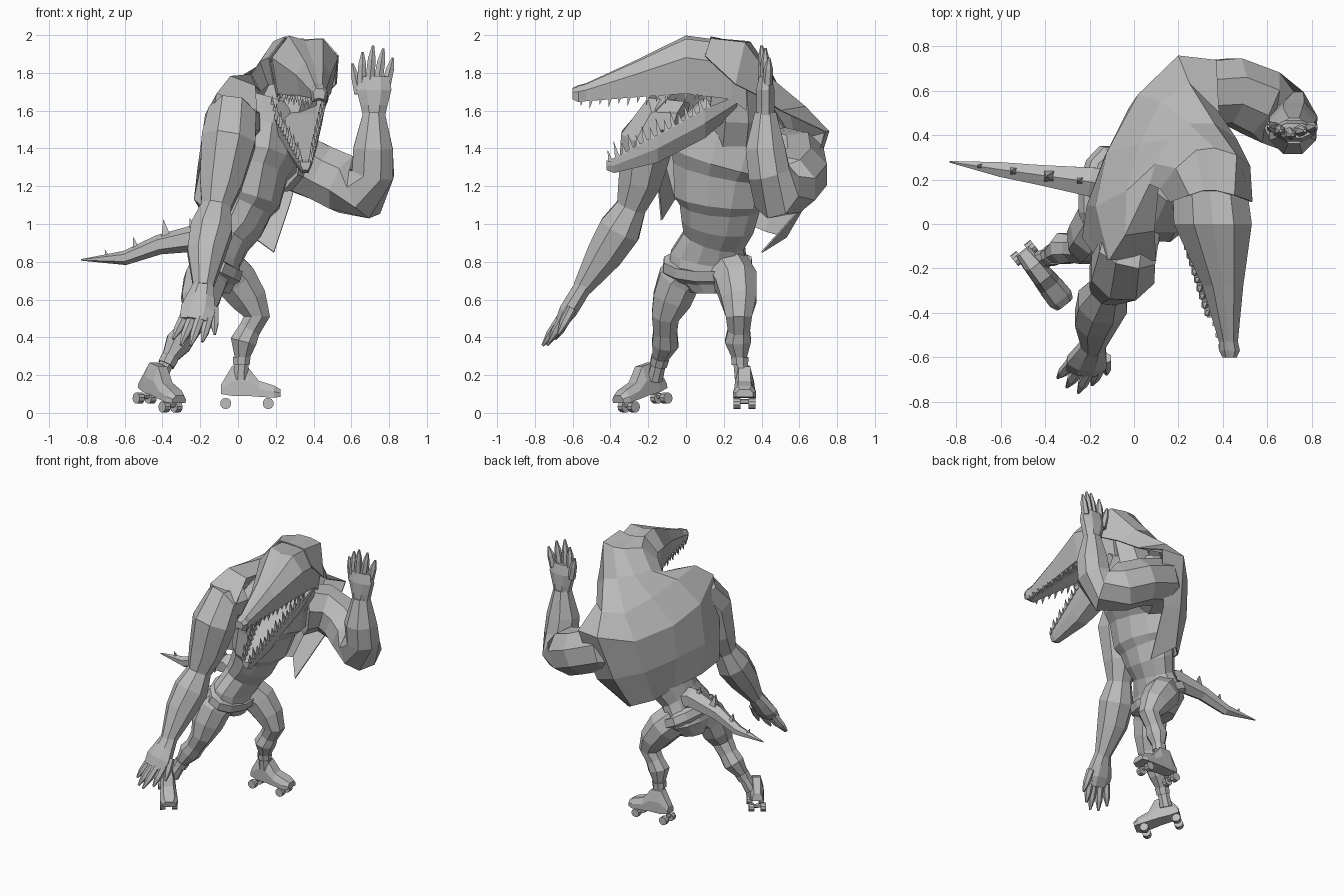
import bpy, bmesh, math
from mathutils import Vector, Matrix

cube = bpy.data.objects.get("Cube")
if cube:
    bpy.data.objects.remove(cube, do_unlink=True)

X, Y, Z = Vector((1, 0, 0)), Vector((0, 1, 0)), Vector((0, 0, 1))

grey = bpy.data.materials.new("plain grey")
grey.use_nodes = True
colour = (.5, .5, .5, 1)
grey.diffuse_color = colour
grey.node_tree.nodes["Principled BSDF"].inputs["Base Color"].default_value = colour


def finish(name, bm, matrix=None):
    """Turn a bmesh into a flat shaded object."""
    bmesh.ops.recalc_face_normals(bm, faces=bm.faces)
    mesh = bpy.data.meshes.new(name)
    bm.to_mesh(mesh)
    bm.free()
    mesh.materials.append(grey)
    obj = bpy.data.objects.new(name, mesh)
    bpy.context.collection.objects.link(obj)
    if matrix:
        obj.matrix_world = matrix
    return obj


def add_loft(bm, rings, closed=True):
    """Skin a row of equal rings; closed rings also get end caps."""
    rows = [[bm.verts.new(p) for p in ring] for ring in rings]
    count = len(rows[0])
    for low, high in zip(rows, rows[1:]):
        for i in range(count if closed else count - 1):
            j = (i + 1) % count
            bm.faces.new((low[i], low[j], high[j], high[i]))
    if closed:
        bm.faces.new(rows[0])
        bm.faces.new(rows[-1])


def loft(name, rings, closed=True, matrix=None):
    bm = bmesh.new()
    add_loft(bm, rings, closed)
    return finish(name, bm, matrix)


def tube_rings(stations, ref, sides):
    """Rings across a path; a station is x, y, z, radius and a second radius along ref."""
    points = [Vector(s[:3]) for s in stations]
    last = len(points) - 1
    rings = []
    for i, s in enumerate(stations):
        tangent = (points[min(i + 1, last)] - points[max(i - 1, 0)]).normalized()
        v = (ref - tangent * tangent.dot(ref)).normalized()
        u = tangent.cross(v)
        angles = [math.tau * (k + .5) / sides for k in range(sides)]
        rings.append([points[i] + u * s[3] * math.cos(a) + v * s[-1] * math.sin(a)
                      for a in angles])
    return rings


def tube(name, stations, ref=X, sides=8):
    return loft(name, tube_rings(stations, ref, sides))


def spikes(name, items, sides=4):
    """Many pointed cones in one object; an item is base, tip and radius."""
    bm = bmesh.new()
    for base, tip, radius in items:
        axis = (tip - base).normalized()
        ref = X if abs(axis.x) < .8 else Z
        add_loft(bm, tube_rings([(*base, radius), (*tip, radius * .08)], ref, sides))
    return finish(name, bm)


# Torso, neck and belt
tube("torso", [(-.13, .12, .64, .1, .09), (-.12, .12, .74, .22, .13),
               (-.1, .12, .82, .21, .12), (-.05, .15, .92, .17, .12),
               (0, .17, 1, .2, .14), (.04, .18, 1.1, .22, .15),
               (.06, .18, 1.13, .25, .17), (.09, .2, 1.28, .28, .18),
               (.11, .22, 1.33, .32, .21), (.13, .26, 1.5, .31, .2),
               (.18, .27, 1.66, .17, .14)], X, 12)
tube("neck", [(.15, .25, 1.42, .16), (.26, .27, 1.6, .16), (.33, .27, 1.8, .13)], Y)
tube("belt", [(-.14, .115, .73, .2, .12), (-.12, .115, .76, .245, .15),
              (-.1, .115, .81, .24, .145), (-.09, .115, .82, .19, .11)], X, 12)

# Hooded cape: open rows from the hem up to the back of the skull
cape_rows = [
    [(-.1, -.13, 1.02), (-.23, -.06, 1.13), (-.2, .1, 1.08), (-.1, .28, 1.02),
     (-.03, .42, .96), (.08, .53, .93), (.19, .4, .85)],
    [(0, -.16, 1.35), (-.18, -.13, 1.38), (-.21, .08, 1.3), (-.13, .3, 1.25),
     (-.02, .52, 1.2), (.14, .65, 1.16), (.28, .64, 1.12)],
    [(.1, -.16, 1.6), (-.11, -.16, 1.69), (-.17, .08, 1.58), (-.12, .32, 1.5),
     (.02, .58, 1.44), (.2, .755, 1.49), (.37, .735, 1.49)],
    [(.09, -.03, 1.73), (-.04, -.05, 1.78), (-.03, .15, 1.75), (.03, .36, 1.68),
     (.12, .55, 1.61), (.25, .63, 1.62), (.38, .5, 1.6)],
]
hood_rows = [
    [(.12, .28, 1.7), (.07, .18, 1.79), (.1, .27, 1.83), (.16, .38, 1.82),
     (.25, .45, 1.8), (.36, .45, 1.77), (.46, .38, 1.68)],
    [(.16, .2, 1.74), (.12, .16, 1.86), (.19, .25, 1.965), (.28, .33, 1.965),
     (.36, .34, 1.96), (.46, .31, 1.96), (.52, .26, 1.74)],
    [(.19, .14, 1.74), (.165, .1, 1.88), (.25, .13, 1.99), (.31, .15, 1.98),
     (.37, .15, 1.975), (.45, .13, 1.98), (.53, .1, 1.89)],
]
cape = loft("hooded_cape", cape_rows + hood_rows, closed=False)
shell = cape.modifiers.new("thickness", 'SOLIDIFY')
shell.thickness = .008
shell.offset = 0


# Head: a station is y, centre x, half width, top z, bottom z
def skull_ring(y, c, w, top, low):
    mid = low + (top - low) * .62
    shape = [(-.84, low), (-1.02, mid), (-.5, top), (0, top - w * .14),
             (.55, top - w * .1), (1.02, mid), (.8, low), (0, low + w * .2)]
    return [(c + w * k, y, z) for k, z in shape]


def jaw_ring(y, c, w, top, low):
    mid = (top + low) / 2
    shape = [(-1, top), (-.9, mid), (-.45, low), (.45, low),
             (.9, mid), (1, top), (.7, top - w * .2), (-.7, top - w * .2)]
    return [(c + w * k, y, z) for k, z in shape]


skull = [(-.6, .43, .032, 1.72, 1.66), (-.57, .43, .046, 1.735, 1.645),
         (-.53, .425, .042, 1.745, 1.65), (-.28, .4, .09, 1.86, 1.67),
         (0, .355, .172, 1.998, 1.69), (.24, .335, .16, 1.965, 1.66), (.32, .33, .13, 1.9, 1.6)]
jaw = [(-.42, .357, .028, 1.335, 1.285), (-.38, .355, .04, 1.35, 1.27),
       (-.15, .335, .09, 1.475, 1.325), (.1, .31, .15, 1.61, 1.455), (.27, .31, .15, 1.68, 1.6)]
loft("upper_head", [skull_ring(*s) for s in skull])
loft("lower_jaw", [jaw_ring(*s) for s in jaw])


# Teeth along both sides of each jaw
def tooth_row(front, back, count, direction, radius):
    row = []
    for i in range(count):
        y, c, w, z = Vector(front).lerp(Vector(back), i / (count - 1))
        for side in (-1, 1):
            base = Vector((c + side * w, y, z))
            row.append((base, base + direction * (1 if i % 2 else .7), radius))
    return row


spikes("upper_teeth", tooth_row((-.55, .425, .034, 1.665), (.1, .345, .13, 1.7), 14,
                                Vector((0, -.01, -.055)), .014))
spikes("lower_teeth", tooth_row((-.4, .357, .028, 1.33), (.12, .31, .14, 1.615), 15,
                                Vector((0, -.02, .085)), .018))

# Arms
tube("right_arm", [(0, -.03, 1.53, .13), (-.03, -.13, 1.56, .14), (-.05, -.205, 1.44, .155),
                   (-.09, -.245, 1.22, .122), (-.115, -.29, 1.09, .085), (-.14, -.35, .97, .12),
                   (-.17, -.43, .84, .105), (-.185, -.55, .66, .055)])
tube("left_arm", [(.2, .48, 1.34, .18), (.3, .59, 1.33, .165), (.44, .6, 1.27, .16),
                  (.57, .545, 1.21, .165), (.67, .48, 1.17, .15), (.715, .44, 1.27, .12),
                  (.715, .42, 1.4, .113), (.72, .42, 1.59, .062)], Y)


# Hands: thick palm and five tapered fingers in a shallow cup, thumb first
def hand(name, wrist, forward, thumb_side):
    wrist, forward = Vector(wrist), Vector(forward).normalized()
    normal = forward.cross(thumb_side)
    palm = [(-.03, .055, .05), (.06, .078, .052), (.14, .1, .052), (.21, .088, .036)]
    tube(name + "_palm", [(*(wrist + forward * d), w, t) for d, w, t in palm], normal)
    fingers = [(.08, .115, .12, .28), (.065, .06, .18, .34), (.022, .005, .19, .375),
               (-.022, -.05, .19, .36), (-.065, -.1, .17, .31)]
    bm = bmesh.new()
    for i, (root, end, start, reach) in enumerate(fingers):
        cup = normal * (.02 - abs(i - 2) * .02)
        a = wrist + thumb_side * root + forward * start + cup * .5
        b = wrist + thumb_side * end + forward * reach + cup
        path = [(*a, .028), (*a.lerp(b, .6), .024), (*b, .007)]
        add_loft(bm, tube_rings(path, normal, 6))
    finish(name + "_fingers", bm)


hand("right_hand", (-.185, -.55, .66), (-.07, -.19, -.31), X)
hand("left_hand", (.72, .42, 1.57), (0, 0, 1), -X)

# Legs with ankle cuffs
tube("left_leg", [(-.08, .22, .77, .12), (-.01, .265, .7, .12), (.06, .28, .6, .102),
                  (.1, .28, .51, .075), (.06, .28, .44, .063), (.03, .275, .38, .075),
                  (.02, .285, .28, .038), (.015, .3, .18, .045)], Y)
tube("right_leg", [(-.14, .03, .77, .12), (-.175, -.04, .7, .12), (-.2, -.075, .6, .11),
                   (-.22, -.11, .51, .078), (-.27, -.11, .43, .067), (-.315, -.11, .37, .076),
                   (-.37, -.14, .28, .039), (-.42, -.165, .18, .045)], Y)
tube("left_cuff", [(.018, .285, .255, .047), (.02, .285, .295, .05)], Y)
tube("right_cuff", [(-.38, -.146, .255, .048), (-.36, -.136, .295, .051)], Y)


# Roller skates: boot pointing along local x, with four wheels
def skate(name, matrix):
    boot = [(-.1, .035, .1, .15), (-.04, .045, .09, .25), (.04, .05, .09, .245),
            (.1, .055, .085, .17), (.18, .06, .08, .145), (.215, .045, .085, .125)]
    rings = []
    for x, w, low, top in boot:
        mid = (low + top) / 2
        rings.append([(x, -w, low), (x, -w, mid), (x, -w * .6, top),
                      (x, w * .6, top), (x, w, mid), (x, w, low)])
    loft(name + "_boot", rings, matrix=matrix)
    bm = bmesh.new()
    for x in (-.075, .15):
        axle = [(x, -.03, .06, .014), (x, .03, .06, .014)]
        add_loft(bm, tube_rings(axle, Z, 6))
        for y in (-.04, .04):
            wheel = [(x, y - .018, .05, .03), (x, y + .018, .05, .03)]
            add_loft(bm, tube_rings(wheel, Z, 10))
    finish(name + "_wheels", bm, matrix)


skate("left_skate", Matrix.Translation((.01, .31, 0)))
skate("right_skate", Matrix.Translation((-.455, -.18, .014))
      @ Matrix.Rotation(math.atan2(-.78, .62), 4, 'Z') @ Matrix.Rotation(math.radians(12), 4, 'Y'))

# Tail with a row of spikes on top
tail = [(-.06, .16, .88, .1), (-.2, .19, .93, .075), (-.42, .22, .89, .052),
        (-.6, .245, .82, .038), (-.83, .28, .81, .004)]
tube("tail", tail, Z, 6)
spikes("tail_spikes", [(Vector((x, y, z)), Vector((x - .015, y, z + h)), h * .4)
                       for x, y, z, h in [(-.24, .195, .97, .06), (-.38, .215, .93, .09),
                                          (-.54, .238, .87, .06), (-.69, .26, .825, .04)]])
